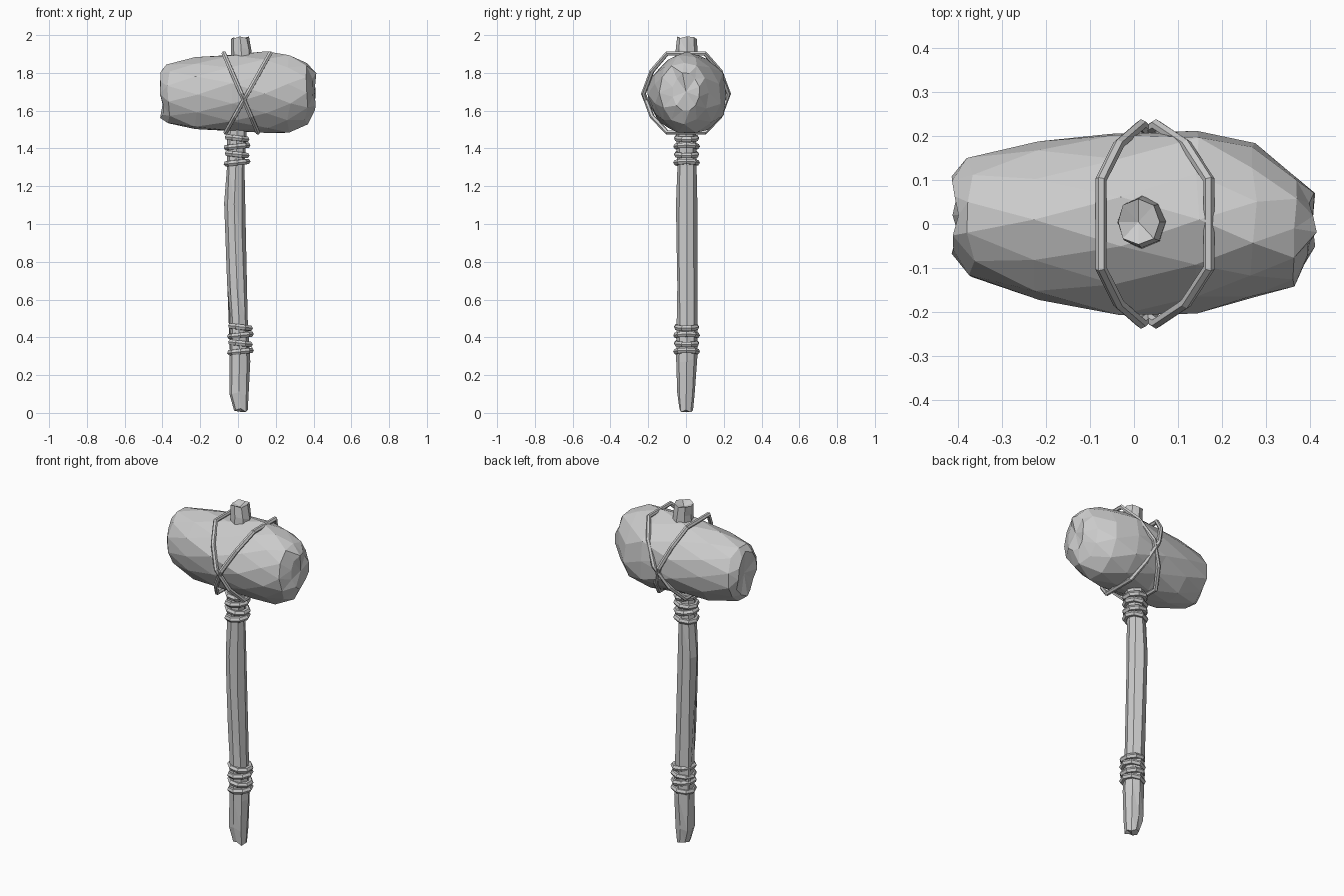
import bpy, bmesh, math, random
from mathutils import Vector

random.seed(4)
cube = bpy.data.objects.get("Cube")
if cube:
    bpy.data.objects.remove(cube)

grey = bpy.data.materials.new("stone grey")
grey.use_nodes = True
grey.diffuse_color = (0.6, 0.6, 0.6, 1)
grey.node_tree.nodes["Principled BSDF"].inputs["Base Color"].default_value = (0.6, 0.6, 0.6, 1)


def link(name, data):
    data.materials.append(grey)
    obj = bpy.data.objects.new(name, data)
    bpy.context.collection.objects.link(obj)
    return obj


def loft(name, sections, sides, place, jitter, caps, stagger=0.0):
    """Skin jittered rings (pos, c1, c2, r1, r2); each cap is a centre offset."""
    bm = bmesh.new()
    rings = []
    for i, (pos, c1, c2, r1, r2) in enumerate(sections):
        ring = []
        for k in range(sides):
            a = math.tau * (k + stagger * (i % 2)) / sides
            s = 1 + random.uniform(-jitter, jitter)
            shift = random.uniform(-jitter, jitter) * 0.25
            ring.append(bm.verts.new(place(pos + shift, c1 + r1 * s * math.cos(a),
                                           c2 + r2 * s * math.sin(a))))
        rings.append(ring)
    for i in range(len(rings) - 1):
        a, b = rings[i], rings[i + 1]
        for k in range(sides):
            n = (k + 1) % sides
            if stagger and i % 2:
                bm.faces.new((a[k], b[n], b[k]))
                bm.faces.new((a[k], a[n], b[n]))
            else:
                bm.faces.new((a[k], a[n], b[k]))
                bm.faces.new((a[n], b[n], b[k]))
    for ring, sec, off in ((rings[0], sections[0], caps[0]), (rings[-1], sections[-1], caps[1])):
        mid = bm.verts.new(place(sec[0] + off, sec[1], sec[2]))
        for k in range(sides):
            bm.faces.new((ring[k], ring[(k + 1) % sides], mid))
    bmesh.ops.recalc_face_normals(bm, faces=bm.faces)
    # merge nearly flat triangles into larger facets
    bmesh.ops.dissolve_limit(bm, angle_limit=0.07, verts=bm.verts, edges=bm.edges)
    mesh = bpy.data.meshes.new(name)
    bm.to_mesh(mesh)
    bm.free()
    return link(name, mesh)


def cord(name, points, radius):
    """Closed faceted cord through the points."""
    curve = bpy.data.curves.new(name, "CURVE")
    curve.dimensions = "3D"
    curve.bevel_depth = radius
    curve.bevel_resolution = 1
    spline = curve.splines.new("POLY")
    spline.points.add(len(points) - 1)
    for p, co in zip(spline.points, points):
        p.co = (*co, 1)
    spline.use_cyclic_u = True
    spline.use_smooth = False
    obj = link(name, curve)
    bpy.ops.object.select_all(action="DESELECT")
    obj.select_set(True)
    bpy.context.view_layer.objects.active = obj
    bpy.ops.object.convert(target="MESH")


def along_x(p, u, v):
    return Vector((p, u, v))


def along_z(p, u, v):
    return Vector((u, v, p))


# Rough stone head: x, centre y, centre z, radius y, radius z
loft("stone_head", [
    (-0.405, 0.02, 1.69, 0.09, 0.125),
    (-0.37, 0.015, 1.69, 0.135, 0.16),
    (-0.22, 0.01, 1.685, 0.185, 0.19),
    (-0.04, 0.005, 1.69, 0.21, 0.205),
    (0.15, 0.01, 1.69, 0.21, 0.215),
    (0.27, 0.005, 1.69, 0.18, 0.205),
    (0.36, -0.01, 1.695, 0.13, 0.16),
    (0.405, 0.0, 1.70, 0.07, 0.10),
], 12, along_x, 0.045, (0.015, 0.0), 0.5)

# Crooked wooden handle: z, centre x, centre y, radius x, radius y
loft("handle", [
    (0.015, 0.015, 0.0, 0.037, 0.037),
    (0.10, 0.005, 0.0, 0.053, 0.047),
    (0.28, 0.008, 0.004, 0.055, 0.056),
    (0.50, 0.005, 0.004, 0.047, 0.052),
    (0.68, -0.005, 0.004, 0.051, 0.052),
    (0.93, -0.015, 0.004, 0.05, 0.057),
    (1.10, -0.02, 0.004, 0.052, 0.056),
    (1.30, -0.012, 0.004, 0.047, 0.05),
    (1.52, -0.004, 0.0, 0.052, 0.052),
], 8, along_z, 0.05, (-0.01, 0.0))

# Handle tip above the head
loft("handle_tip", [
    (1.84, 0.018, 0.005, 0.058, 0.062),
    (1.92, 0.017, 0.005, 0.055, 0.058),
    (1.988, 0.01, 0.005, 0.048, 0.052),
], 8, along_z, 0.05, (0.0, -0.02))

# Cord wraps around the handle
for label, base, cx in (("lower", 0.325, 0.013), ("upper", 1.325, -0.005)):
    for i in range(4):
        pts = []
        for k in range(8):
            a = math.tau * (k + 0.5 * (i % 2)) / 8
            tilt = 0.006 * (-1) ** i * math.cos(a)
            pts.append((cx + 0.055 * math.cos(a), 0.003 + 0.055 * math.sin(a),
                        base + 0.043 * i + tilt))
        cord(f"{label}_wrap_{i + 1}", pts, 0.016)

# Two cords crossing over the head, front and back
outline = [(0.1, 1.903), (0.18, 1.81), (0.225, 1.69), (0.18, 1.57), (0.1, 1.485)]
loop = outline + [(-y, z) for y, z in reversed(outline)]
for label, top_x, bottom_x in (("left", 0.17, -0.065), ("right", -0.075, 0.105)):
    pts = [(bottom_x + (top_x - bottom_x) * (z - 1.485) / 0.418, y, z) for y, z in loop]
    cord(f"{label}_binding", pts, 0.013)
